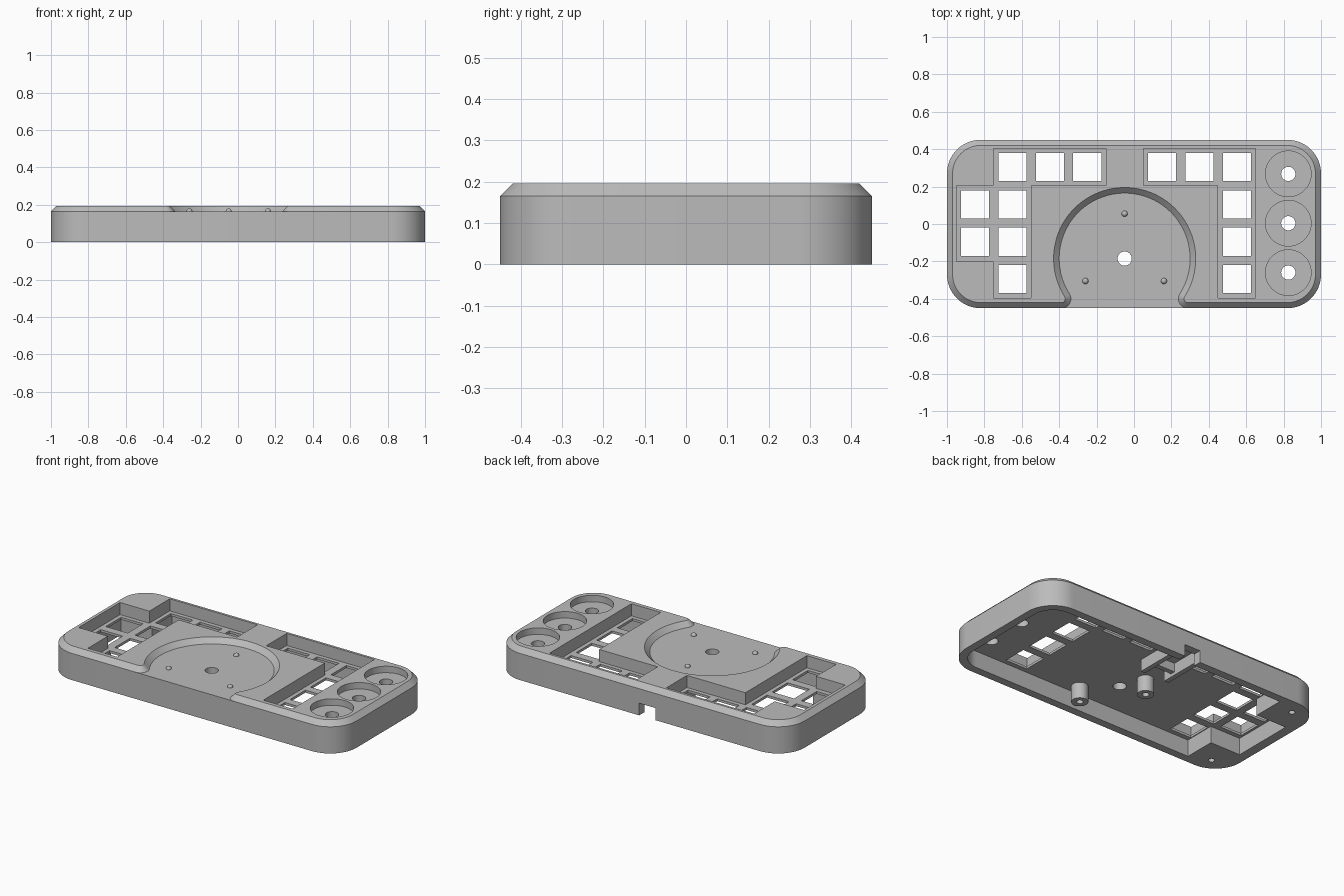
import bpy, bmesh
from math import pi, sin, cos, sqrt, atan2

cube = bpy.data.objects.get("Cube")
if cube:
    bpy.data.objects.remove(cube, do_unlink=True)

# Single printed-plastic grey
grey = bpy.data.materials.new("plain_grey")
grey.use_nodes = True
grey.diffuse_color = (0.5, 0.5, 0.5, 1)
grey.node_tree.nodes["Principled BSDF"].inputs["Base Color"].default_value = (0.5, 0.5, 0.5, 1)

SHOULDER, TOP, CHAMFER = 0.165, 0.195, 0.03
POCKET_FLOOR, CEILING = 0.12, 0.105
DIAL = (-0.05, -0.185)


def arc(cx, cy, r, a0, a1, n=16):
    return [(cx + r * cos(a0 + (a1 - a0) * i / n), cy + r * sin(a0 + (a1 - a0) * i / n))
            for i in range(n + 1)]


def circle(c, r, n=48):
    return arc(c[0], c[1], r, 0, 2 * pi, n)[:-1]


def box(x0, x1, y0, y1):
    return [(x0, y0), (x1, y0), (x1, y1), (x0, y1)]


def rounded_corners(inset=0):
    """Outer outline as four arcs, counter-clockwise from front left corner."""
    r = 0.18 - inset
    return [arc(sx * 0.82, sy * 0.27, r, a * pi / 2, (a + 1) * pi / 2)
            for sx, sy, a in ((1, -1, 3), (1, 1, 0), (-1, 1, 1), (-1, -1, 2))]


def loft(name, layers):
    """Closed solids; each layer set is a list of (outline, z) stacked upward."""
    bm = bmesh.new()
    for stack in layers:
        rings = [[bm.verts.new((x, y, z)) for x, y in pts] for pts, z in stack]
        n = len(rings[0])
        bm.faces.new(rings[0][::-1])
        bm.faces.new(rings[-1])
        for lo, hi in zip(rings, rings[1:]):
            for i in range(n):
                j = (i + 1) % n
                bm.faces.new((lo[i], lo[j], hi[j], hi[i]))
    bmesh.ops.recalc_face_normals(bm, faces=bm.faces)
    mesh = bpy.data.meshes.new(name)
    bm.to_mesh(mesh)
    bm.free()
    mesh.materials.append(grey)
    obj = bpy.data.objects.new(name, mesh)
    bpy.context.collection.objects.link(obj)
    return obj


def prisms(name, outlines, z0, z1):
    return loft(name, [[(o, z0), (o, z1)] for o in outlines])


def cut(obj, cutters):
    bpy.context.view_layer.objects.active = obj
    for c in cutters:
        m = obj.modifiers.new(c.name, 'BOOLEAN')
        m.operation, m.solver, m.object = 'DIFFERENCE', 'EXACT', c
        bpy.ops.object.modifier_apply(modifier=m.name)


def cap_outline(inset):
    """Rounded outline with a round bite and softened lips at the front."""
    lip, bite = 0.05, 0.35
    dy = -0.45 + lip - DIAL[1]
    dx = sqrt((bite + lip) ** 2 - dy ** 2)
    a = atan2(dy, dx)
    r = lip - inset
    right = arc(DIAL[0] + dx, DIAL[1] + dy, r, a + pi, 1.5 * pi, 12)
    left = arc(DIAL[0] - dx, DIAL[1] + dy, r, -pi / 2, -a, 12)
    bowl = arc(*DIAL, bite + inset, pi - a, a, 72)
    return right + sum(rounded_corners(inset), []) + left + bowl[1:-1]


# Main shell and chamfered top plate
shell = prisms("shell", [sum(rounded_corners(), [])], 0, SHOULDER)
top_plate = loft("top_plate", [[(cap_outline(0), SHOULDER), (cap_outline(CHAMFER), TOP)]])

# Stepped key pockets
left_pocket = [(-0.75, 0.405), (-0.75, 0.205), (-0.95, 0.205), (-0.95, -0.2), (-0.75, -0.2),
               (-0.75, -0.395), (-0.55, -0.395), (-0.55, 0.205), (-0.15, 0.205), (-0.15, 0.405)]
right_pocket = [(0.05, 0.405), (0.05, 0.205), (0.45, 0.205), (0.45, -0.395),
                (0.65, -0.395), (0.65, 0.405)]
pockets = prisms("pocket_cutter", [left_pocket, right_pocket], POCKET_FLOOR, 0.4)

# Key openings
rows = (0.105, -0.095, -0.295)
keys = [(x, 0.305) for x in (-0.65, -0.45, -0.25, 0.15, 0.35, 0.55)]
keys += [(x, y) for x in (-0.65, 0.55) for y in rows] + [(-0.85, y) for y in rows[:2]]
h = 0.075
key_holes = prisms("key_cutter", [box(x - h, x + h, y - h, y + h) for x, y in keys], -0.2, 0.5)

# Knob recesses and shaft holes
knobs = [(0.825, y) for y in (0.268, 0.004, -0.26)]
recesses = prisms("knob_cutter", [circle(k, 0.122) for k in knobs], 0.155, 0.4)
shafts = prisms("shaft_cutter", [circle(k, 0.038, 32) for k in knobs + [(-0.05, -0.185)]], -0.2, 0.5)

# Open underside, with solid corners on one end
cavity_outline = (arc(0.82, -0.27, 0.13, -pi / 2, 0) + arc(0.82, 0.27, 0.13, 0, pi / 2)
                  + [(-0.73, 0.4), (-0.73, 0.2), (-0.94, 0.2),
                     (-0.94, -0.2), (-0.73, -0.2), (-0.73, -0.4)])
cavity = prisms("cavity_cutter", [cavity_outline], -0.1, CEILING)
screws = prisms("screw_cutter", [circle((-0.86, s * 0.35), 0.018, 20) for s in (-1, 1)], -0.1, 0.09)
notch = prisms("notch_cutter", [box(-0.105, 0.005, 0.37, 0.6)], -0.1, 0.075)

cutters = [pockets, key_holes, recesses, shafts]
cut(top_plate, cutters)
cut(shell, [cavity, screws, notch] + cutters)

# Hollow mounting posts under the top
posts = [(0.12, -0.33), (-0.11, -0.03)]
mounting_posts = prisms("mounting_posts", [circle(p, 0.048, 32) for p in posts], 0.005, CEILING + 0.01)
bores = prisms("bore_cutter", [circle(p, 0.02, 20) for p in posts], -0.1, 0.08)
cut(mounting_posts, [bores])

# Connector cradle behind the notch
cradle_rails = prisms("cradle_rails", [box(x - 0.015, x + 0.015, 0.12, 0.402)
                                       for x in (-0.135, 0.035)], 0.03, CEILING + 0.01)
cradle_stop = prisms("cradle_stop", [box(-0.12, 0.02, 0.18, 0.21)], 0.05, CEILING + 0.01)

# Small domed pegs on the dial floor
pegs = []
for i, (x, y) in enumerate(((-0.05, 0.055), (-0.26, -0.305), (0.16, -0.305))):
    bpy.ops.mesh.primitive_uv_sphere_add(segments=20, ring_count=10, radius=0.016,
                                         location=(x, y, SHOULDER))
    peg = bpy.context.object
    peg.name = f"dial_peg_{i + 1}"
    peg.data.materials.append(grey)
    pegs.append(peg)

for c in cutters + [cavity, screws, notch, bores]:
    bpy.data.objects.remove(c, do_unlink=True)

# Smooth curves, sharp edges
bpy.ops.object.select_all(action='DESELECT')
for obj in [shell, top_plate, mounting_posts] + pegs:
    obj.select_set(True)
bpy.context.view_layer.objects.active = shell
bpy.ops.object.shade_smooth_by_angle(angle=pi / 6)
